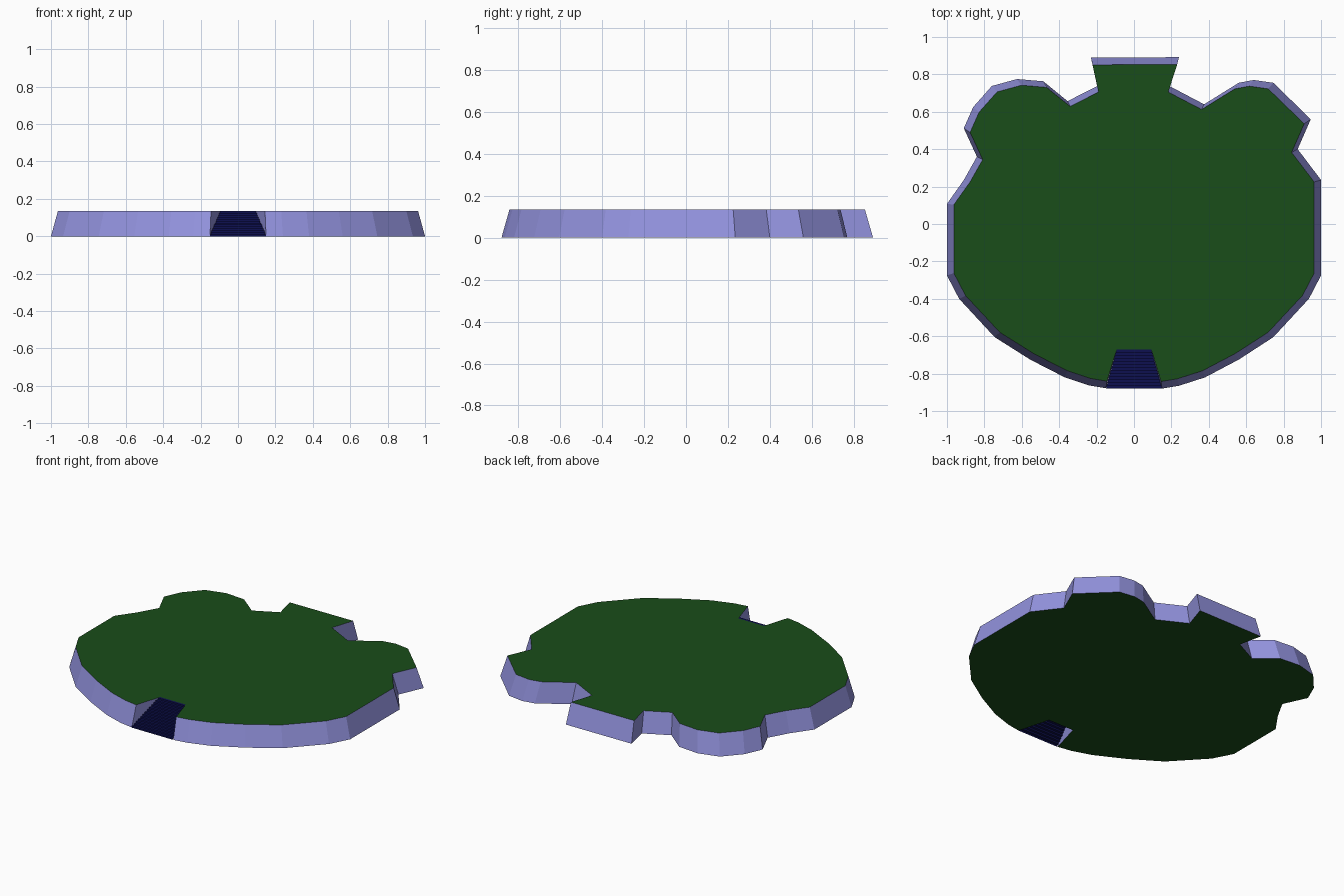
import bpy, bmesh

if "Cube" in bpy.data.objects:
    bpy.data.objects.remove(bpy.data.objects["Cube"])

HEIGHT = 0.134
TAPER_X, TAPER_Y = 0.963, 0.957
STEPS = 13


def material(name, rgb):
    m = bpy.data.materials.new(name)
    m.diffuse_color = (*rgb, 1)
    m.use_nodes = True
    m.node_tree.nodes["Principled BSDF"].inputs["Base Color"].default_value = m.diffuse_color
    return m


grass = material("grass", (0.01, 0.075, 0.01))
stone = material("cliff", (0.29, 0.29, 0.73))
navy = material("stairs", (0.004, 0.005, 0.08))


def finish(name, bm, mats):
    mesh = bpy.data.meshes.new(name)
    bm.to_mesh(mesh)
    bm.free()
    for m in mats:
        mesh.materials.append(m)
    ob = bpy.data.objects.new(name, mesh)
    bpy.context.collection.objects.link(ob)
    return ob


# Foot outline of the plateau, counterclockwise from the right of the stairs
outline = [
    (0.15, -0.88), (0.24, -0.865), (0.38, -0.82), (0.56, -0.725),
    (0.745, -0.605), (0.935, -0.40), (1.0, -0.275), (1.0, 0.235),
    (0.875, 0.40), (0.945, 0.56), (0.745, 0.755), (0.64, 0.77),
    (0.56, 0.755), (0.375, 0.64), (0.19, 0.737), (0.24, 0.892),
    (-0.23, 0.889), (-0.197, 0.737), (-0.355, 0.657), (-0.485, 0.763),
    (-0.625, 0.775), (-0.76, 0.738), (-0.86, 0.625), (-0.91, 0.512),
    (-0.84, 0.36), (-0.91, 0.235), (-1.0, 0.108), (-1.0, -0.275),
    (-0.935, -0.40), (-0.745, -0.605), (-0.555, -0.725), (-0.37, -0.82),
    (-0.24, -0.863), (-0.15, -0.878)]
notch = [(-0.092, -0.67), (0.092, -0.67)]

# Plateau: tapered slab with a notch for the stairs
bm = bmesh.new()
low = [bm.verts.new((x, y, 0)) for x, y in outline + notch]
high = [bm.verts.new((x * TAPER_X, y * TAPER_Y, HEIGHT)) for x, y in outline]
high += [bm.verts.new((x, y, HEIGHT)) for x, y in notch]
bm.faces.new(high)
bm.faces.new(low[::-1])
n = len(low)
for i in range(n):
    j = (i + 1) % n
    bm.faces.new((low[i], low[j], high[j], high[i])).material_index = 1
finish("plateau", bm, [grass, stone])

# Stairs: zigzag sheet narrowing towards the top
bm = bmesh.new()
profile = []
for i in range(STEPS):
    y = -0.88 + 0.21 * i / STEPS
    profile += [(y, HEIGHT * i / STEPS), (y, HEIGHT * (i + 1) / STEPS)]
profile.append((-0.67, HEIGHT))
rows = []
for y, z in profile:
    w = 0.15 + (0.092 - 0.15) * (y + 0.88) / 0.21
    rows.append((bm.verts.new((-w, y, z)), bm.verts.new((w, y, z))))
for a, b in zip(rows, rows[1:]):
    bm.faces.new((a[0], a[1], b[1], b[0]))
finish("stairs", bm, [navy])
